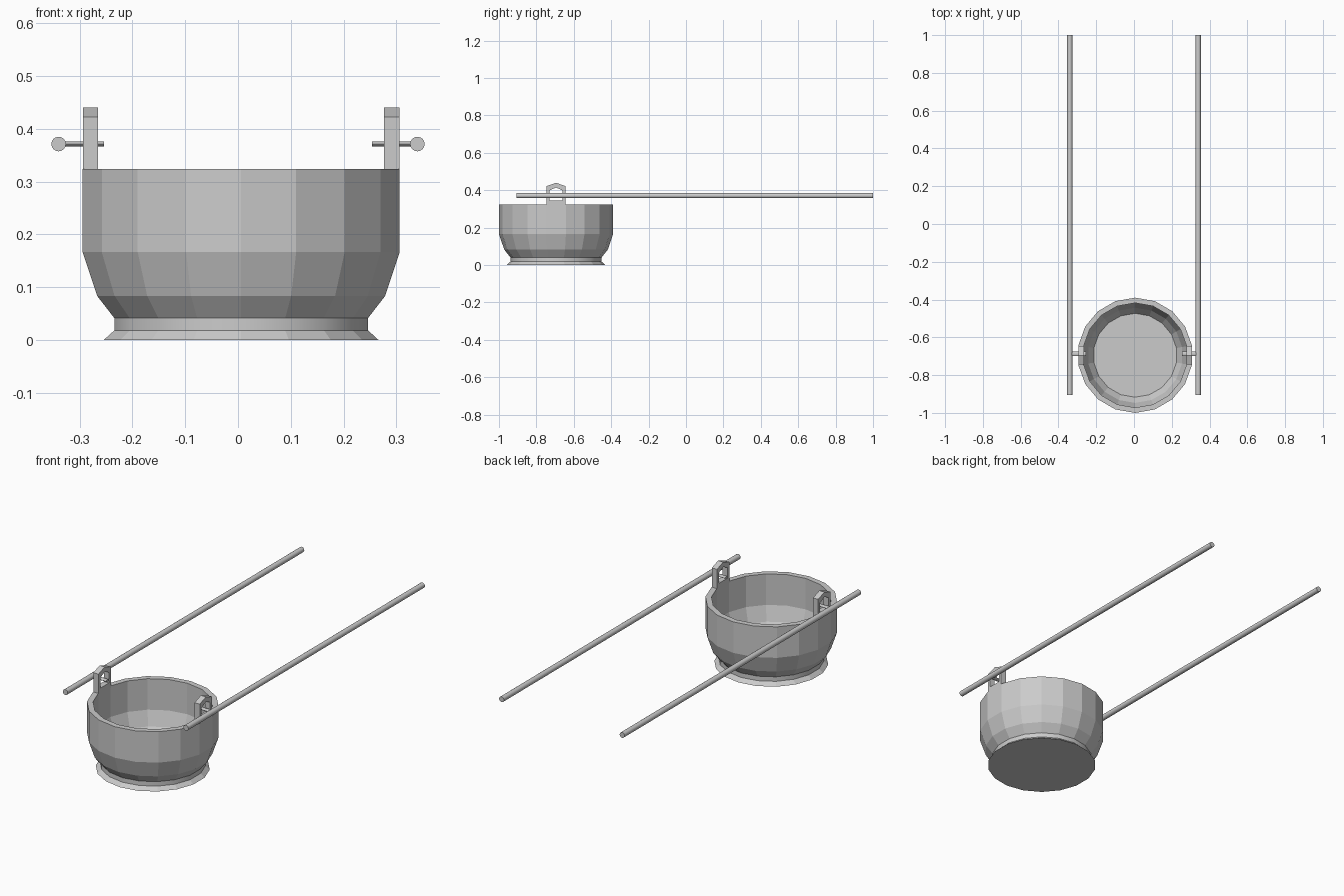
import bpy, bmesh, math
from mathutils import Matrix, Vector

if "Cube" in bpy.data.objects:
    bpy.data.objects.remove(bpy.data.objects["Cube"])

CX, CY = 0.006, -0.695   # bowl centre
SIDES = 18


def finish(bm, name):
    bmesh.ops.recalc_face_normals(bm, faces=bm.faces)
    me = bpy.data.meshes.new(name)
    bm.to_mesh(me)
    bm.free()
    ob = bpy.data.objects.new(name, me)
    bpy.context.collection.objects.link(ob)
    return ob


def lathe(name, profile, smooth_band):
    """Closed low-poly turned solid, profile of (radius, z), one band shaded smooth."""
    bm = bmesh.new()
    rings = []
    for r, z in profile:
        ring = []
        for i in range(SIDES):
            a = math.pi / 2 + 2 * math.pi * i / SIDES
            ring.append(bm.verts.new((CX + r * math.cos(a), CY + r * math.sin(a), z)))
        rings.append(ring)
    for k, (a, b) in enumerate(zip(rings, rings[1:])):
        for i in range(SIDES):
            j = (i + 1) % SIDES
            f = bm.faces.new((a[i], a[j], b[j], b[i]))
            f.smooth = k == smooth_band
            if f.smooth:
                bm.edges.get((a[i], a[j])).smooth = False
                bm.edges.get((b[i], b[j])).smooth = False
    bm.faces.new(rings[0])
    bm.faces.new(rings[-1])
    return finish(bm, name)


def rod(name, start, end, radius, sides=16, flatten=1.0):
    """Round bar between two points; flatten squashes it in z."""
    s, e = Vector(start), Vector(end)
    bm = bmesh.new()
    bmesh.ops.create_cone(bm, cap_ends=True, segments=sides, radius1=radius,
                          radius2=radius, depth=(e - s).length)
    rot = (e - s).to_track_quat('Z', 'Y').to_matrix().to_4x4()
    bm.transform(Matrix.Translation((s + e) / 2) @ Matrix.Diagonal((1, 1, flatten, 1)) @ rot)
    ob = finish(bm, name)
    bpy.context.view_layer.objects.active = ob
    ob.select_set(True)
    bpy.ops.object.shade_smooth_by_angle(angle=math.radians(60))
    ob.select_set(False)
    return ob


def lug(name, x0, x1):
    """House-shaped eyelet with a matching hole."""
    outer = [(-.05, .315), (.05, .315), (.05, .422), (0, .44), (-.05, .422)]
    inner = [(-.034, .345), (.034, .345), (.034, .399), (0, .415), (-.034, .399)]
    bm = bmesh.new()
    loops = [[bm.verts.new((x, CY + y, z)) for y, z in pts]
             for x, pts in ((x0, outer), (x1, outer), (x1, inner), (x0, inner))]
    n = len(outer)
    for k in range(4):
        a, b = loops[k], loops[(k + 1) % 4]
        for i in range(n):
            j = (i + 1) % n
            bm.faces.new((a[i], a[j], b[j], b[i]))
    return finish(bm, name)


# Bowl with foot: outside up to the rim, then the inner wall down to the floor
lathe("bowl", [(.264, 0), (.244, .018), (.244, .041), (.277, .083), (.305, .166),
               (.305, .324), (.277, .324), (.277, .166), (.252, .092), (.222, .05)],
      smooth_band=1)

# Eyelets on the rim
lug("left_lug", -.294, -.265)
lug("right_lug", .277, .306)

# Carrying poles and the pins that join them to the eyelets
for side, s in (("left", -1), ("right", 1)):
    rod(side + "_pole", (s * .34, -.905, .371), (s * .34, 1.0, .371), .0138)
    rod(side + "_pin", (s * .34, -.688, .371), (s * .254, -.688, .371), .012, 12, .41)
